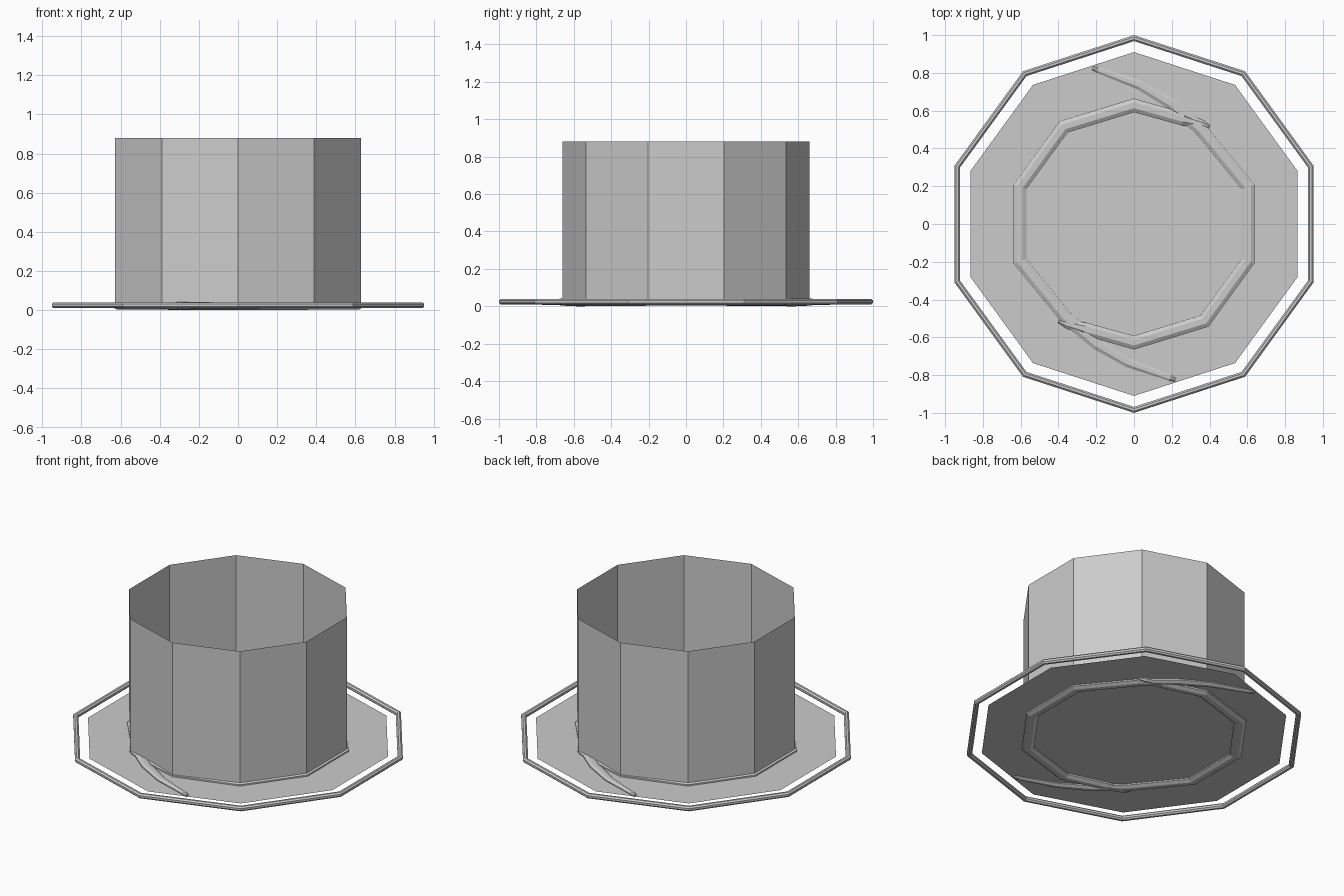
import bpy, bmesh
from math import sin, cos, pi
from mathutils import Vector

if "Cube" in bpy.data.objects:
    bpy.data.objects.remove(bpy.data.objects["Cube"])

SIDES = 10
MID = 0.023  # height of the brim plane


def decagon(r, z):
    return [Vector((r * sin(2 * pi * i / SIDES), r * cos(2 * pi * i / SIDES), z)) for i in range(SIDES)]


def finish(bm, name, closed=False):
    if closed:
        bmesh.ops.recalc_face_normals(bm, faces=bm.faces)
    me = bpy.data.meshes.new(name)
    bm.to_mesh(me)
    bm.free()
    ob = bpy.data.objects.new(name, me)
    bpy.context.collection.objects.link(ob)
    return ob


def sweep(name, path, widths, heights, loop=False, n=8):
    """Mitred elliptical tube along a flat path."""
    bm = bmesh.new()
    rings, count = [], len(path)
    for i, p in enumerate(path):
        a = path[i - 1] if (i or loop) else p
        b = path[(i + 1) % count] if (i < count - 1 or loop) else p
        d1 = (p - a).normalized() if a != p else (b - p).normalized()
        d2 = (b - p).normalized() if b != p else d1
        t = (d1 + d2).normalized()
        side = Vector((t.y, -t.x, 0)) / t.dot(d1)
        rings.append([bm.verts.new(p + side * widths[i] * cos(2 * pi * (k + .5) / n) / cos(pi / n)
                                   + Vector((0, 0, heights[i] * sin(2 * pi * (k + .5) / n) / cos(pi / n))))
                      for k in range(n)])
    for i in range(count if loop else count - 1):
        r, s = rings[i], rings[(i + 1) % count]
        for k in range(n):
            bm.faces.new((r[k], r[(k + 1) % n], s[(k + 1) % n], s[k]))
    if not loop:
        bm.faces.new(rings[0])
        bm.faces.new(rings[-1])
    return finish(bm, name, True)


# Flat ten-sided brim
bm = bmesh.new()
bm.faces.new([bm.verts.new(p) for p in reversed(decagon(0.91, MID))])
finish(bm, "brim_disc")

# Open ten-sided wall
bm = bmesh.new()
low = [bm.verts.new(p) for p in decagon(0.66, MID)]
top = [bm.verts.new(p) for p in decagon(0.66, 0.88)]
for i in range(SIDES):
    j = (i + 1) % SIDES
    bm.faces.new((low[j], low[i], top[i], top[j]))
finish(bm, "open_wall")

# Thin outer hoop
sweep("outer_hoop", decagon(0.984, MID + 0.002), [0.015] * SIDES, [0.015] * SIDES, loop=True)

# Two tapering swirl bands, half a turn apart
band = [(-0.22, 0.825, .009, .008), (-0.19, 0.815, .016, .012), (0.03, 0.735, .025, .016),
        (0.2, 0.635, .03, .018), (0.36, 0.495, .035, .02), (0.604, 0.196, .035, .02),
        (0.604, -0.196, .035, .02), (0.373, -0.514, .035, .021), (0, -0.628, .035, .022),
        (-0.26, -0.555, .034, .023), (-0.36, -0.53, .02, .018), (-0.40, -0.515, .008, .01)]
for name, s in (("swirl_right", 1), ("swirl_left", -1)):
    sweep(name, [Vector((s * x, s * y, MID)) for x, y, w, h in band],
          [b[2] for b in band], [b[3] for b in band])
